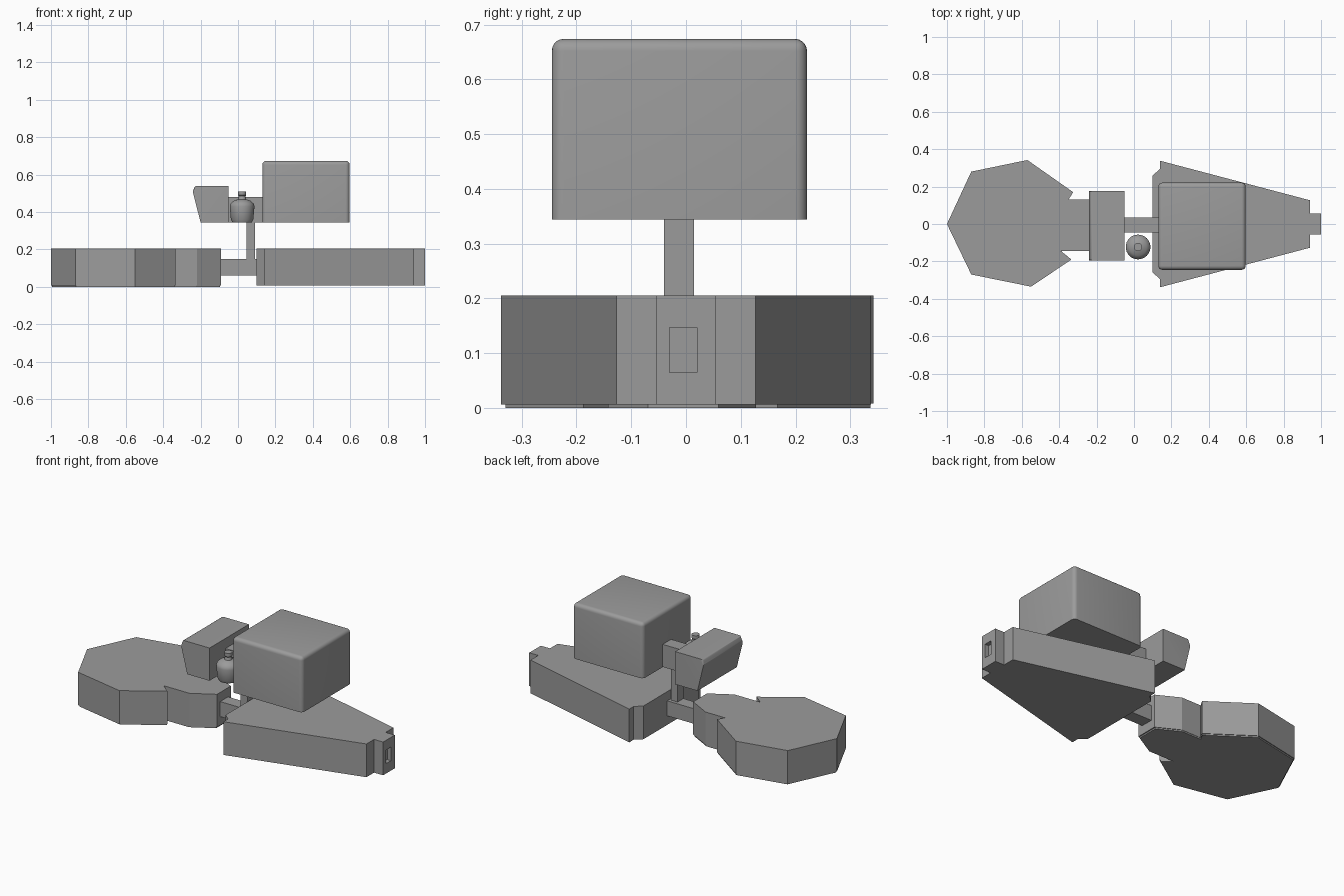
import bpy, bmesh, math

if "Cube" in bpy.data.objects:
    bpy.data.objects.remove(bpy.data.objects["Cube"], do_unlink=True)

grey = bpy.data.materials.new("plain_grey")
grey.use_nodes = True
COLOUR = (0.33, 0.33, 0.33, 1)
grey.diffuse_color = COLOUR
grey.node_tree.nodes["Principled BSDF"].inputs["Base Color"].default_value = COLOUR


def finish(name, bm):
    bmesh.ops.recalc_face_normals(bm, faces=bm.faces)
    mesh = bpy.data.meshes.new(name)
    bm.to_mesh(mesh)
    bm.free()
    mesh.materials.append(grey)
    obj = bpy.data.objects.new(name, mesh)
    bpy.context.collection.objects.link(obj)
    return obj


def extruded(bm, points, direction):
    face = bm.faces.new([bm.verts.new(p) for p in points])
    new = bmesh.ops.extrude_face_region(bm, geom=[face])["geom"]
    bmesh.ops.translate(bm, vec=direction, verts=[v for v in new if isinstance(v, bmesh.types.BMVert)])


def slab(name, outline, z0, z1):
    bm = bmesh.new()
    extruded(bm, [(x, y, z0) for x, y in outline], (0, 0, z1 - z0))
    return finish(name, bm)


def box(name, x0, x1, y0, y1, z0, z1):
    return slab(name, [(x0, y0), (x1, y0), (x1, y1), (x0, y1)], z0, z1)


def bevel_edges(obj, rule, width):
    bm = bmesh.new()
    bm.from_mesh(obj.data)
    edges = [e for e in bm.edges if rule((e.verts[0].co + e.verts[1].co) / 2)]
    bmesh.ops.bevel(bm, geom=edges, offset=width, segments=5, profile=0.5, affect='EDGES')
    bm.to_mesh(obj.data)
    bm.free()


def smooth(obj):
    bpy.ops.object.select_all(action='DESELECT')
    obj.select_set(True)
    bpy.context.view_layer.objects.active = obj
    bpy.ops.object.shade_smooth_by_angle(angle=math.radians(35))


# Faceted body with a notched neck
faceted = [(-1, 0), (-0.87, -0.27), (-0.55, -0.335), (-0.335, -0.19), (-0.39, -0.145),
           (-0.22, -0.145), (-0.09, -0.07), (-0.09, 0.06), (-0.22, 0.13), (-0.35, 0.13),
           (-0.325, 0.17), (-0.57, 0.342), (-0.87, 0.28)]
slab("faceted_body", faceted, 0.008, 0.205)
slab("faceted_base", [(-0.55 + (x + 0.55) * 0.985, y * 0.985) for x, y in faceted], 0, 0.008)

# Tapered body, symmetric front to back
half = [(0.1, 0.26), (0.14, 0.295), (0.14, 0.338), (0.94, 0.127), (0.94, 0.055), (1, 0.055)]
tapered = half + [(x, -y) for x, y in reversed(half)]
body = slab("tapered_body", tapered, 0.006, 0.205)

# Socket recessed into the narrow end
cutter = box("socket_cutter", 0.975, 1.05, -0.03, 0.02, 0.065, 0.147)
cutter.hide_render = True
cutter.hide_viewport = True
cut = body.modifiers.new("socket", 'BOOLEAN')
cut.object = cutter
cut.solver = 'EXACT'

# Linkage between the parts
box("lower_link", -0.1, 0.11, -0.04, 0.035, 0.06, 0.15)
box("post", 0.045, 0.09, -0.04, 0.015, 0.1, 0.36)
box("upper_beam", -0.06, 0.14, -0.045, 0.035, 0.345, 0.48)

# Large rounded block, flat underneath
block = box("large_block", 0.13, 0.597, -0.245, 0.221, 0.344, 0.674)
bevel_edges(block, lambda c: c.z > 0.4, 0.022)
smooth(block)

# Small block with a sloping outer side
bm = bmesh.new()
profile = [(-0.052, 0.344), (-0.2, 0.344), (-0.242, 0.51), (-0.23, 0.54), (-0.052, 0.54)]
extruded(bm, [(x, -0.195, z) for x, z in profile], (0, 0.372, 0))
small = finish("small_block", bm)
bevel_edges(small, lambda c: c.x < -0.21 and c.z > 0.5, 0.01)
smooth(small)

# Round vessel with a short spout, turned on a lathe
bm = bmesh.new()
turned = [(0, 0.345), (0.052, 0.345), (0.06, 0.36), (0.066, 0.43), (0.062, 0.445), (0.045, 0.46),
          (0.022, 0.468), (0.018, 0.485), (0.022, 0.49), (0.022, 0.51), (0, 0.51)]
verts = [bm.verts.new((r, 0, z)) for r, z in turned]
edges = [bm.edges.new(pair) for pair in zip(verts, verts[1:])]
bmesh.ops.spin(bm, geom=verts + edges, cent=(0, 0, 0), axis=(0, 0, 1),
               angle=math.tau, steps=32, use_merge=True)
bmesh.ops.remove_doubles(bm, verts=bm.verts, dist=0.0005)
bmesh.ops.translate(bm, vec=(0.022, -0.123, 0), verts=bm.verts)
smooth(finish("vessel", bm))
